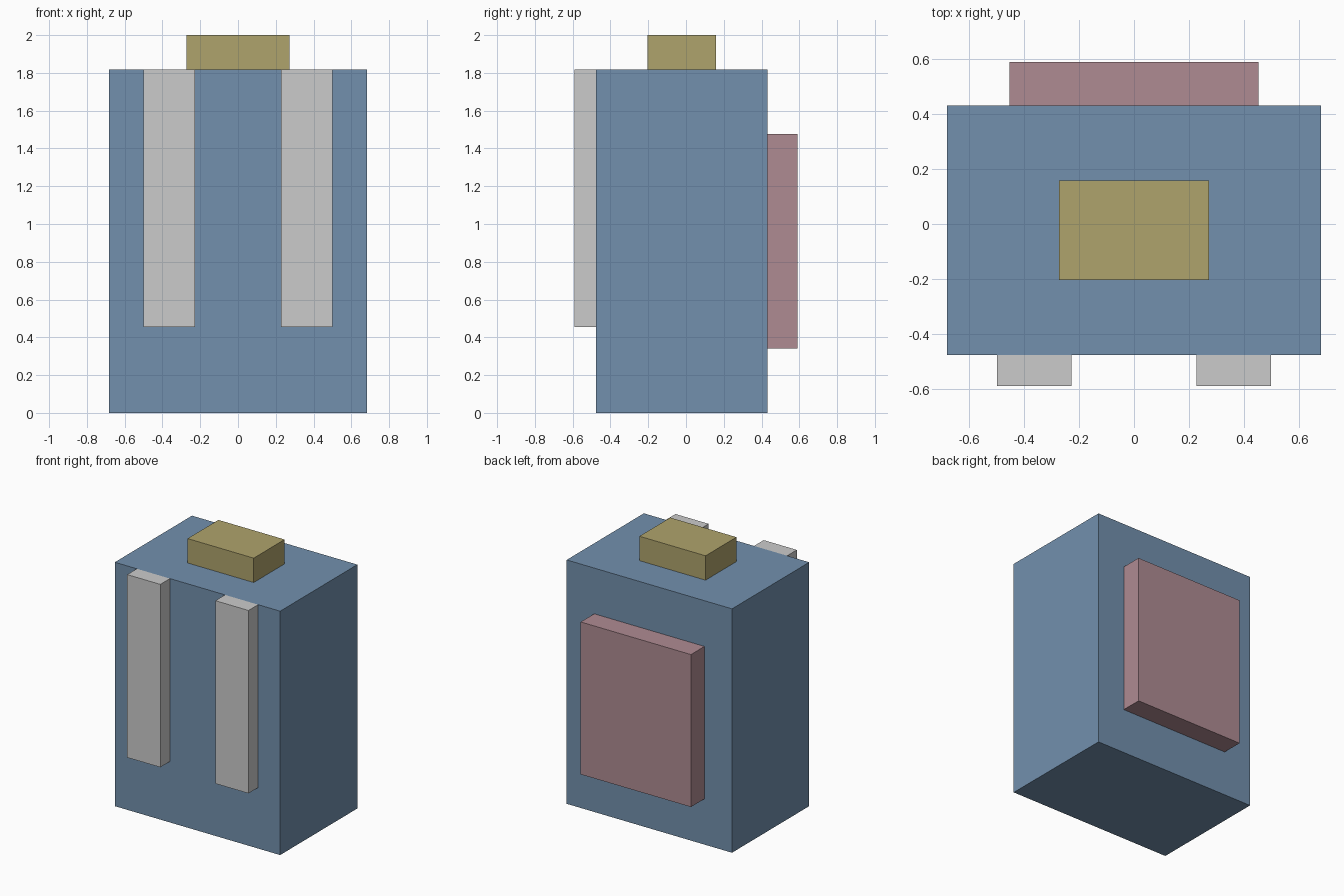
import bpy

if "Cube" in bpy.data.objects:
    bpy.data.objects.remove(bpy.data.objects["Cube"])

U = 2 / 17.6  # one design unit


def material(name, rgb):
    mat = bpy.data.materials.new(name)
    mat.diffuse_color = (*rgb, 1)
    mat.use_nodes = True
    mat.node_tree.nodes["Principled BSDF"].inputs["Base Color"].default_value = mat.diffuse_color
    return mat


def box(name, x, y, z, mat=None):
    """Box from (min, max) ranges in design units."""
    ranges = (x, y, z)
    bpy.ops.mesh.primitive_cube_add(size=1, location=[(a + b) / 2 * U for a, b in ranges])
    ob = bpy.context.object
    ob.name = ob.data.name = name
    ob.scale = [(b - a) * U for a, b in ranges]
    bpy.ops.object.transform_apply(location=False, rotation=False, scale=True)
    if mat:
        ob.data.materials.append(mat)
    return ob


blue = material("blue_fabric", (0.17, 0.28, 0.42))
tan = material("tan_fabric", (0.43, 0.37, 0.15))
pink = material("pink_fabric", (0.43, 0.26, 0.29))

# Main bag
box("body", (-6, 6), (-4.2, 3.8), (0, 16), blue)

# Block on top
box("top_handle", (-2.4, 2.4), (-1.8, 1.4), (16, 17.6), tan)

# Pocket on the back face
box("pocket", (-4, 4), (3.8, 5.2), (3, 13), pink)

# Pair of front straps
for side, label in ((-1, "left"), (1, "right")):
    box(f"{label}_strap", sorted((side * 2, side * 4.4)), (-5.2, -4.2), (4, 16))
